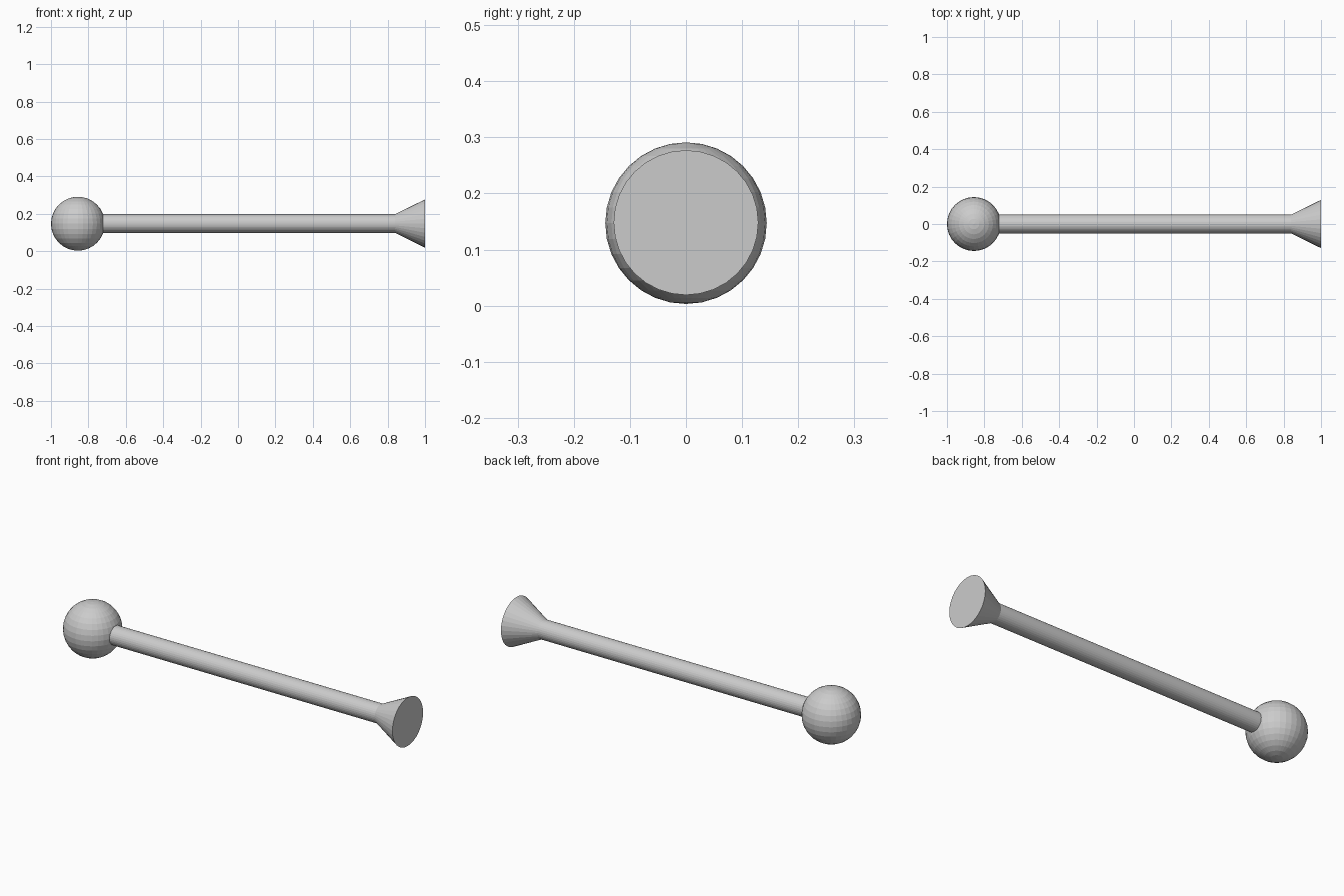
import bpy
import math

if "Cube" in bpy.data.objects:
    bpy.data.objects.remove(bpy.data.objects["Cube"])

grey = bpy.data.materials.new("light grey")
grey.diffuse_color = (0.6, 0.6, 0.6, 1)
grey.use_nodes = True
grey.node_tree.nodes["Principled BSDF"].inputs["Base Color"].default_value = grey.diffuse_color

BALL_R = 0.144
BALL_X = -1 + BALL_R
AXIS_Z = 0.148
ROD_R = 0.05
FLARE_X = 0.84


def finish(name):
    obj = bpy.context.object
    obj.name = name
    obj.data.materials.append(grey)
    return obj


def along_x(name, x0, x1, r0, r1):
    """Faceted round section running along x from radius r0 to r1."""
    bpy.ops.mesh.primitive_cone_add(
        vertices=32, radius1=r0, radius2=r1, depth=x1 - x0,
        location=((x0 + x1) / 2, 0, AXIS_Z), rotation=(0, math.pi / 2, 0))
    return finish(name)


# Ball end
bpy.ops.mesh.primitive_uv_sphere_add(
    segments=32, ring_count=16, radius=BALL_R, location=(BALL_X, 0, AXIS_Z - 0.001))
finish("ball_end")

# Straight rod, seated slightly inside the ball
along_x("rod", BALL_X + 0.125, FLARE_X, ROD_R, ROD_R)

# Flared end with flat face
along_x("flared_end", FLARE_X, 1.0, ROD_R, 0.129)
